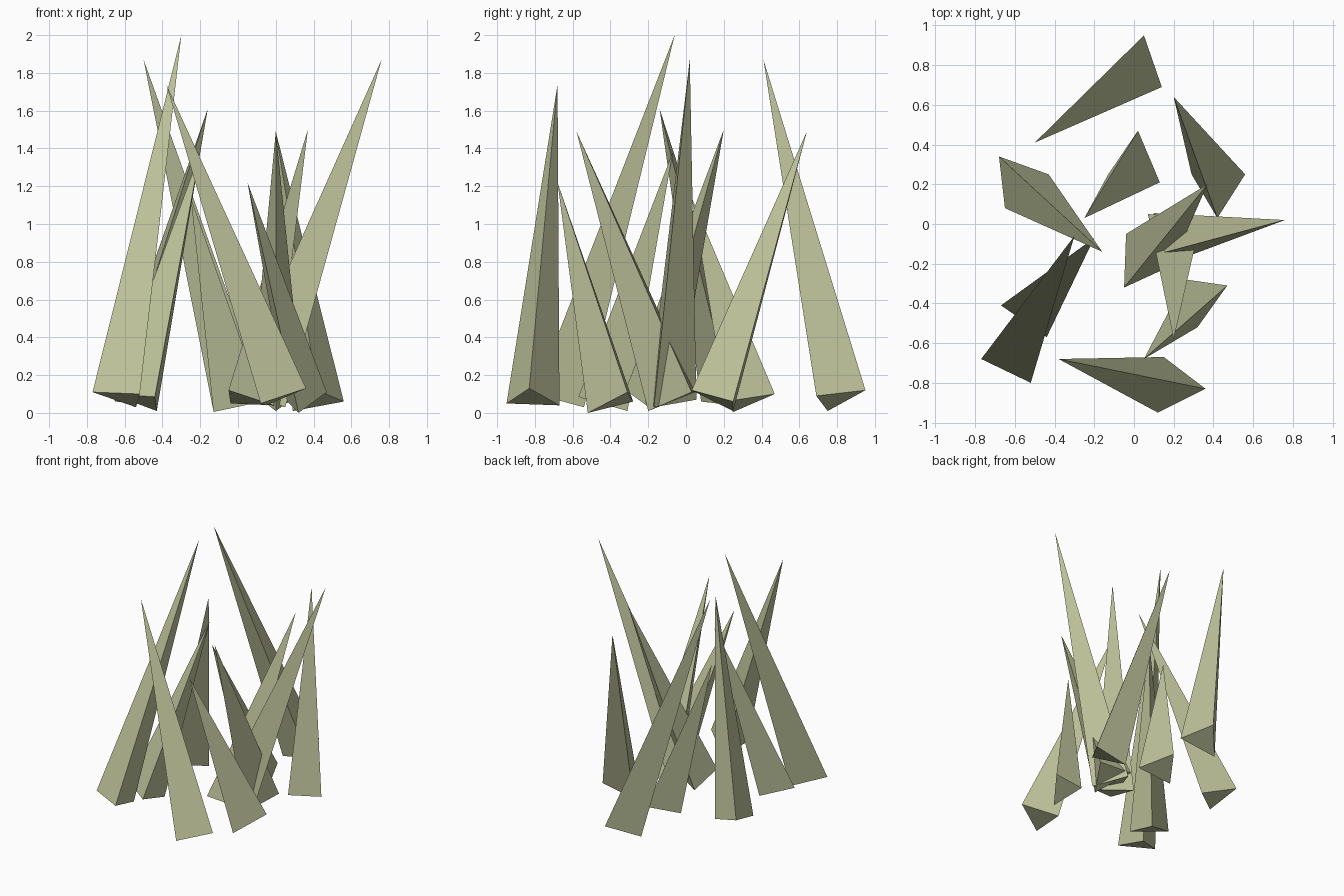
import bpy, bmesh
from mathutils import Vector

# One dry grass colour
grass = bpy.data.materials.new("dry_grass")
grass.diffuse_color = (0.52, 0.55, 0.33, 1)

# Each blade: tip, then the three corners of its triangular foot
blades = [
    ((-.50, .41, 1.87), (.05, .95, .12), (.14, .69, .09), (-.13, .75, .01)),
    ((-.30, -.06, 2.0), (-.77, -.68, .11), (-.52, -.80, .10), (-.54, -.54, .03)),
    ((-.38, -.68, 1.74), (.36, -.83, .13), (.12, -.95, .05), (.15, -.67, .04)),
    ((-.16, -.14, 1.61), (-.68, .34, .13), (-.43, .25, .04), (-.65, .08, .06)),
    ((.20, -.58, 1.49), (.07, .05, .11), (.34, .03, .11), (.20, -.20, .01)),
    ((.37, .20, 1.50), (-.04, -.05, .05), (-.05, -.32, .12), (.19, -.21, .04)),
    ((.76, .02, 1.87), (.10, .055, .07), (-.02, -.19, .13), (.25, -.17, .03)),
    ((.05, -.68, 1.22), (.47, -.31, .11), (.32, -.52, 0), (.26, -.28, .06)),
    ((.20, .64, 1.49), (.56, .25, .06), (.42, .03, .12), (.29, .25, .01)),
    ((-.25, .03, 1.14), (.02, .47, .10), (.13, .21, .06), (-.13, .25, .005)),
    ((-.20, -.07, 1.38), (-.67, -.41, .10), (-.44, -.57, .085), (-.43, -.31, .01)),
]


def add_blade(index, tip, *foot):
    """Three-sided spike with a closed foot."""
    bm = bmesh.new()
    top = bm.verts.new(Vector(tip))
    base = [bm.verts.new(Vector(p)) for p in foot]
    bm.faces.new(base)
    for i in range(3):
        bm.faces.new((base[i], base[(i + 1) % 3], top))
    bmesh.ops.recalc_face_normals(bm, faces=bm.faces)
    mesh = bpy.data.meshes.new(f"grass_blade_{index}")
    bm.to_mesh(mesh)
    bm.free()
    mesh.materials.append(grass)
    bpy.context.collection.objects.link(bpy.data.objects.new(mesh.name, mesh))


# Clump of leaning blades
for n, blade in enumerate(blades, 1):
    add_blade(n, *blade)
